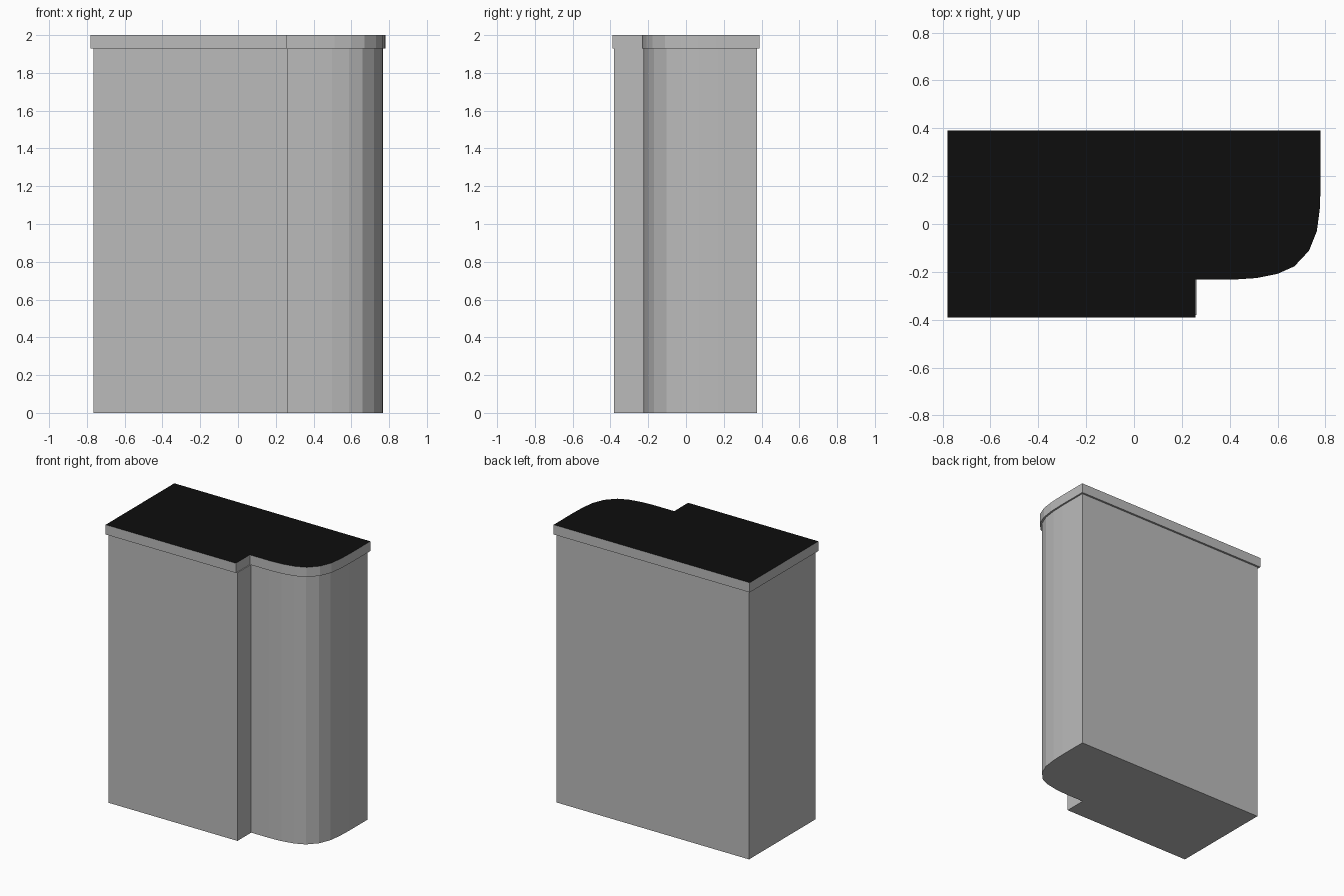
import bpy
import bmesh

cube = bpy.data.objects.get("Cube")
if cube:
    bpy.data.objects.remove(cube, do_unlink=True)


def material(name, value):
    mat = bpy.data.materials.new(name)
    mat.use_nodes = True
    colour = (value, value, value, 1)
    mat.diffuse_color = colour
    mat.node_tree.nodes["Principled BSDF"].inputs["Base Color"].default_value = colour
    return mat


grey = material("grey", 0.5)
black = material("black", 0.004)


def slab(name, outline, bottom, top, mats):
    """Extrude a closed plan outline; the top face takes the last material."""
    bm = bmesh.new()
    base = bm.faces.new([bm.verts.new((x, y, bottom)) for x, y in outline])
    new = bmesh.ops.extrude_face_region(bm, geom=[base])["geom"]
    for v in new:
        if isinstance(v, bmesh.types.BMVert):
            v.co.z = top
    bmesh.ops.recalc_face_normals(bm, faces=bm.faces)
    for f in bm.faces:
        if f.normal.z > 0.9:
            f.material_index = len(mats) - 1
    mesh = bpy.data.meshes.new(name)
    bm.to_mesh(mesh)
    bm.free()
    for m in mats:
        mesh.materials.append(m)
    obj = bpy.data.objects.new(name, mesh)
    bpy.context.collection.objects.link(obj)
    return obj


# Rounded front corner shared by both parts
corner = [(0.42, -0.232), (0.51, -0.226), (0.6, -0.208), (0.67, -0.177),
          (0.731, -0.112), (0.764, -0.03), (0.776, 0.06), (0.78, 0.16)]


def plan(left, right, front, back, step_x, step_y):
    dx, dy = right - corner[-1][0], step_y - corner[0][1]
    curve = [(x + dx, y + dy) for x, y in corner]
    return [(left, front), (step_x, front), (step_x, step_y)] + curve + \
           [(right, back), (left, back)]


# Main block and its overhanging roof cap
slab("tower_body", plan(-0.765, 0.768, -0.38, 0.376, 0.262, -0.224),
     0, 1.93, [grey])
slab("roof_cap", plan(-0.78, 0.78, -0.39, 0.39, 0.256, -0.232),
     1.93, 2, [grey, black])
